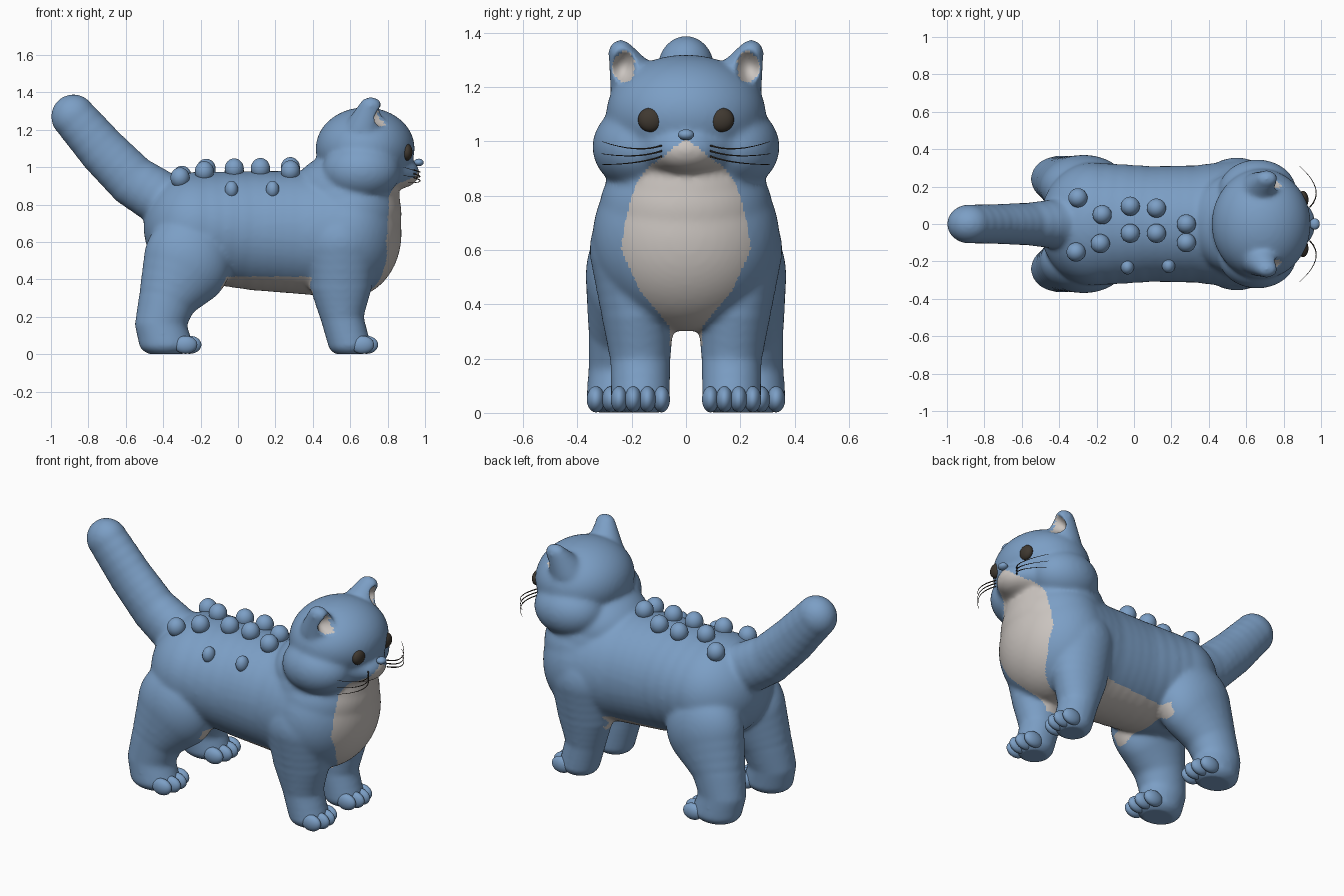
import bpy, bmesh
from mathutils import Vector
from mathutils.bvhtree import BVHTree

if "Cube" in bpy.data.objects:
    bpy.data.objects.remove(bpy.data.objects["Cube"])


def material(name, rgb):
    m = bpy.data.materials.new(name)
    m.diffuse_color = (*rgb, 1)
    m.use_nodes = True
    m.node_tree.nodes["Principled BSDF"].inputs["Base Color"].default_value = m.diffuse_color
    return m


BLUE = material("blue fur", (0.20, 0.345, 0.56))
CREAM = material("pale grey fur", (0.59, 0.55, 0.52))
DARK = material("dark brown", (0.05, 0.04, 0.03))

# One unit sphere, reused for every rounded mass
bm = bmesh.new()
bmesh.ops.create_icosphere(bm, subdivisions=4, radius=1)
BALL_V = [v.co.copy() for v in bm.verts]
BALL_F = [[v.index for v in f.verts] for f in bm.faces]
bm.free()


def ellipsoid(shape, c, r):
    verts, faces = shape
    n = len(verts)
    verts += [(c[0] + v.x * r[0], c[1] + v.y * r[1], c[2] + v.z * r[2]) for v in BALL_V]
    faces += [[n + i for i in f] for f in BALL_F]


def add_object(name, shape, *mats):
    me = bpy.data.meshes.new(name)
    me.from_pydata(shape[0], [], shape[1])
    for m in mats:
        me.materials.append(m)
    me.shade_smooth()
    ob = bpy.data.objects.new(name, me)
    bpy.context.collection.objects.link(ob)
    return ob


def chain(shape, pts, steps=4, side=1):
    """Ellipsoids (x, y, z, rx, ry, rz) blended along a path."""
    for a, b in zip(pts, pts[1:]):
        for i in range(steps + 1):
            p = [u + (w - u) * i / steps for u, w in zip(a, b)]
            ellipsoid(shape, (p[0], p[1] * side, p[2]), p[3:])


def interp(table, t):
    """Piecewise linear lookup."""
    for (a, va), (b, vb) in zip(table, table[1:]):
        if a <= t <= b:
            return va + (vb - va) * (t - a) / (b - a)
    return -1


# Body masses: torso, neck, head, muzzle, tail
body = ([], [])
chain(body, [(-.22, 0, .68, .285, .33, .295), (.1, 0, .66, .3, .31, .32),
             (.35, 0, .65, .3, .315, .33), (.59, 0, .645, .285, .345, .345)])
chain(body, [(.58, 0, .88, .28, .28, .2), (.60, 0, .75, .275, .32, .25)], 2)
ellipsoid(body, (.68, 0, 1.1), (.265, .295, .22))
chain(body, [(.86, 0, .97, .11, .13, .085), (.8, 0, .98, .13, .2, .11)], 2)
chain(body, [(-.88, 0, 1.27, .12, .105, .12), (-.72, 0, 1.085, .132, .108, .132),
             (-.56, 0, .925, .14, .115, .14), (-.36, 0, .8, .15, .14, .15)])
# Paired masses: cheeks, ears, legs
for s in (1, -1):
    ellipsoid(body, (.66, .17 * s, .98), (.21, .175, .16))
    chain(body, [(.67, .175, 1.2, .105, .105, .085), (.71, .24, 1.328, .06, .047, .048)], 6, s)
    chain(body, [(.55, .19, .6, .2, .165, .2), (.55, .178, .37, .168, .135, .12),
                 (.555, .168, .2, .115, .112, .1), (.595, .168, .055, .115, .11, .07)], 4, s)
    chain(body, [(-.27, .2, .5, .235, .17, .25), (-.375, .225, .29, .158, .135, .12),
                 (-.415, .24, .16, .137, .12, .1), (-.385, .248, .055, .145, .12, .07)], 4, s)
cat = add_object("body", body, BLUE, CREAM)

# Fuse and soften the masses, then bake the result
rm = cat.modifiers.new("fuse", 'REMESH')
rm.mode = 'VOXEL'
rm.voxel_size = 0.011
sm = cat.modifiers.new("soften", 'SMOOTH')
sm.factor = 0.5
sm.iterations = 18
dg = bpy.context.evaluated_depsgraph_get()
baked = bpy.data.meshes.new_from_object(cat.evaluated_get(dg))
cat.modifiers.clear()
bm = bmesh.new()
bm.from_mesh(baked)
bpy.data.meshes.remove(baked)
bm.normal_update()


def ear_field(p):
    """Below 1 inside the ear opening, seen from the front."""
    return ((abs(p.y) - .228) / .046) ** 2 + ((p.z - 1.275) / .062) ** 2


# Hollow the ears and flatten the soles
ear_set = {v.index for v in bm.verts
           if v.co.x > .64 and v.normal.x > .05 and ear_field(v.co) < 1}
for v in bm.verts:
    if v.index in ear_set:
        v.co.x -= .06 * (1 - ear_field(v.co))
    v.co.z = max(v.co.z, 0.002)

# Pale bib, belly and ear linings
BIB = [(.30, .04), (.33, .07), (.45, .17), (.6, .238), (.68, .23), (.8, .20),
       (.86, .175), (.91, .135), (.93, .10), (.97, .055), (1.01, 0)]
for f in bm.faces:
    c = f.calc_center_median()
    f.smooth = True
    bib = c.x > .66 and abs(c.y) < interp(BIB, c.z) and f.normal.x > 0
    belly = -.09 < c.x < .40 and .25 < c.z < .415 and abs(c.y) < .25 and f.normal.z < -.3
    throat = .40 <= c.x < .75 and .25 < c.z < .36 and abs(c.y) < .06
    lining = all(v.index in ear_set for v in f.verts)
    f.material_index = 1 if bib or belly or throat or lining else 0
bm.normal_update()
tree = BVHTree.FromBMesh(bm)
bm.to_mesh(cat.data)
bm.free()


def surface(origin, direction):
    """Point where a ray meets the body."""
    hit = tree.ray_cast(Vector(origin), Vector(direction))[0]
    return hit if hit else Vector(origin)


# Toes
toes = ([], [])
for s in (1, -1):
    for x, y, w in ((.69, .168, 1), (-.255, .248, 1.08)):
        for k in (-1.5, -.5, .5, 1.5):
            ellipsoid(toes, (x - .011 * k * k, s * y + k * .052 * w, .05), (.062, .031 * w, .048))
add_object("toes", toes, BLUE)

# Rounded bumps on the back
bumps = ([], [])
for x, y in ((-.30, .14), (-.17, .05), (-.02, .095), (.12, .085), (.28, 0), (.28, -.1),
             (-.31, -.15), (-.18, -.105), (-.02, -.05), (.12, -.05)):
    z = surface((x, y, 3), (0, 0, -1)).z
    ellipsoid(bumps, (x, y, z + .02), (.051, .051, .055))
for x in (-.035, .185):
    ellipsoid(bumps, surface((x, -2, .88), (0, 1, 0)), (.035, .04, .047))
add_object("back_bumps", bumps, BLUE)

# Eyes
eyes = ([], [])
for s in (1, -1):
    hit = surface((2, .13 * s, 1.08), (-1, 0, 0))
    ellipsoid(eyes, hit - Vector((.012, 0, 0)), (.03, .047, .045))
add_object("eyes", eyes, DARK)

# Nose
nose = ([], [])
hit = surface((2, 0, 1.02), (-1, 0, 0))
ellipsoid(nose, ((hit.x + .985) / 2, 0, 1.025), (max(.985 - hit.x, .03) / 2 + .008, .03, .02))
add_object("nose", nose, BLUE)

# Whiskers
cu = bpy.data.curves.new("whiskers", 'CURVE')
cu.dimensions = '3D'
cu.bevel_depth = 0.0035
cu.bevel_resolution = 1
for s in (1, -1):
    for z0, z1 in ((.985, 1.0), (.965, .955), (.945, .915)):
        a = Vector((.94, .09 * s, z0))
        b = Vector((1.03, .18 * s, z0 - .03))
        c = Vector((.885, .31 * s, z1))
        sp = cu.splines.new('POLY')
        sp.points.add(8)
        for i, p in enumerate(sp.points):
            t = i / 8
            p.co = (*(a * (1 - t) ** 2 + b * 2 * t * (1 - t) + c * t * t), 1)
            p.radius = 1 - .7 * t
cu.materials.append(DARK)
bpy.context.collection.objects.link(bpy.data.objects.new("whiskers", cu))
